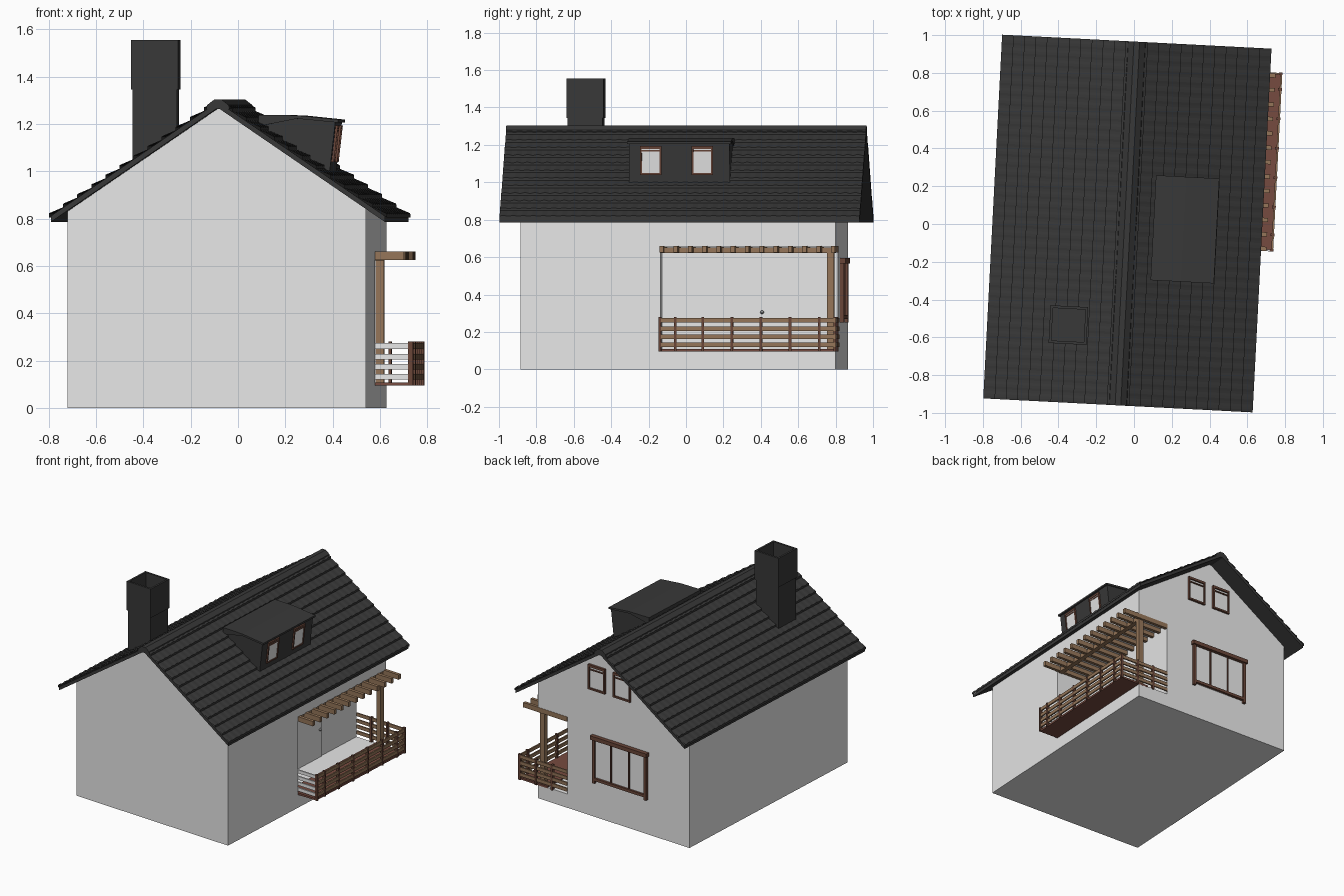
import bpy, bmesh, math
from mathutils import Matrix, Vector

if "Cube" in bpy.data.objects:
    bpy.data.objects.remove(bpy.data.objects["Cube"], do_unlink=True)

# The whole house is turned slightly on its plot
PLACE = Matrix.Translation((-0.035, 0.0025, 0)) @ Matrix.Rotation(math.radians(-2.97), 4, 'Z')
SLOPE = 0.683
RIDGE = 1.268          # underside of the roof at the ridge
HALF_W, HALF_L = 0.706, 0.964


def material(name, rgb):
    m = bpy.data.materials.new(name)
    m.use_nodes = True
    m.diffuse_color = (*rgb, 1)
    m.node_tree.nodes["Principled BSDF"].inputs["Base Color"].default_value = (*rgb, 1)
    return m


PLASTER = material("white_plaster", (0.8, 0.8, 0.8))
SLATE = material("charcoal_tile", (0.04, 0.04, 0.04))
OAK = material("light_wood", (0.3, 0.18, 0.1))
WALNUT = material("dark_wood", (0.14, 0.06, 0.04))
DECKING = material("red_brown_deck", (0.18, 0.07, 0.05))
METAL = material("grey_metal", (0.4, 0.4, 0.4))


def finish(name, bm, mat):
    bmesh.ops.recalc_face_normals(bm, faces=bm.faces)
    mesh = bpy.data.meshes.new(name)
    bm.to_mesh(mesh)
    bm.free()
    mesh.materials.append(mat)
    obj = bpy.data.objects.new(name, mesh)
    bpy.context.collection.objects.link(obj)
    obj.matrix_world = PLACE
    return obj


def add_box(bm, x, y, z):
    """Box from three (low, high) ranges."""
    size = [b - a for a, b in (x, y, z)]
    mid = [(a + b) / 2 for a, b in (x, y, z)]
    bmesh.ops.create_cube(bm, size=1, matrix=Matrix.Translation(mid) @ Matrix.Diagonal((*size, 1)))


def boxes(name, mat, ranges):
    bm = bmesh.new()
    for r in ranges:
        add_box(bm, *r)
    return finish(name, bm, mat)


def prism(name, mat, profile, y0, y1):
    """Extrude an x-z profile along y."""
    bm = bmesh.new()
    face = bm.faces.new([bm.verts.new((x, y0, z)) for x, z in profile])
    ext = bmesh.ops.extrude_face_region(bm, geom=[face])
    bmesh.ops.translate(bm, vec=(0, y1 - y0, 0),
                        verts=[v for v in ext["geom"] if isinstance(v, bmesh.types.BMVert)])
    return finish(name, bm, mat)


def under(x):
    return RIDGE - SLOPE * abs(x)


# Walls with a loggia cut into the back corner
WX0, WX1, WY0, WY1 = -0.642, 0.62, -0.857, 0.831
LOG_X, LOG_Y, LOG_Z0, LOG_Z1 = 0.375, -0.108, 0.1, 0.655
walls = prism("walls", PLASTER, [(WX0, 0), (WX1, 0), (WX1, under(WX1)), (0, RIDGE), (WX0, under(WX0))], WY0, WY1)
cutter = boxes("loggia_cutter", PLASTER, [((LOG_X, 0.9), (LOG_Y, 1), (LOG_Z0, LOG_Z1))])
cut = walls.modifiers.new("loggia", 'BOOLEAN')
cut.object, cut.operation, cut.solver = cutter, 'DIFFERENCE', 'EXACT'
bpy.context.view_layer.update()
walls.data = bpy.data.meshes.new_from_object(walls.evaluated_get(bpy.context.evaluated_depsgraph_get()))
walls.modifiers.clear()
bpy.data.objects.remove(cutter, do_unlink=True)

# Roof slab
T = 0.025
edge = under(HALF_W)
prism("roof_slab", SLATE, [(-HALF_W, edge), (0, RIDGE), (HALF_W, edge), (HALF_W, edge + T),
                           (0, RIDGE + T), (-HALF_W, edge + T)], -HALF_L, HALF_L)


# Overlapping wavy tile courses
def tiles(name, side, rows=12, columns=36, steps=4):
    bm = bmesh.new()
    pitch = (HALF_W + 0.008) / rows
    for r in range(rows):
        x_top, x_low = r * pitch, (r + 1) * pitch
        lines = []
        for x, lift in ((x_top, 0), (x_low, 0.012), (x_low, -0.003)):
            line = []
            for i in range(columns * steps + 1):
                y = -HALF_L + 2 * HALF_L * i / (columns * steps)
                wave = 0.004 * math.sin(math.pi * (i % steps) / (steps - 1)) if lift > 0 else 0
                line.append(bm.verts.new((side * x, y, RIDGE + T + 0.002 - SLOPE * x + lift + wave)))
            lines.append(line)
        for a, b in zip(lines, lines[1:]):
            for i in range(len(a) - 1):
                bm.faces.new((a[i], a[i + 1], b[i + 1], b[i]))
    obj = finish(name, bm, SLATE)
    return obj


tiles("roof_tiles_right", 1)
tiles("roof_tiles_left", -1)
prism("ridge_cap", SLATE, [(-0.05, 1.262), (-0.045, 1.28), (-0.015, 1.303), (0.015, 1.303),
                           (0.045, 1.28), (0.05, 1.262)], -HALF_L, HALF_L)

# Chimney with an open flue
CX, CY = -0.284, -0.553


def ring(h, t, z0, z1):
    return [((CX - h, CX + h), (CY - h, CY - h + t), (z0, z1)),
            ((CX - h, CX + h), (CY + h - t, CY + h), (z0, z1)),
            ((CX - h, CX - h + t), (CY - h, CY + h), (z0, z1)),
            ((CX + h - t, CX + h), (CY - h, CY + h), (z0, z1))]


boxes("chimney_stack", SLATE, [((CX - 0.094, CX + 0.094), (CY - 0.094, CY + 0.094), (1.0, 1.36))])
boxes("chimney_top", SLATE, ring(0.1, 0.014, 1.345, 1.555))

# Shed dormer with a slightly leaning front
prism("dormer_body", SLATE, [(0.16, 1.12), (0.435, 0.96), (0.44, 1.02), (0.462, 1.212), (0.16, 1.23)], -0.285, 0.255)
prism("dormer_roof", SLATE, [(0.138, 1.19), (0.138, 1.238), (0.3, 1.236), (0.474, 1.218), (0.474, 1.205), (0.3, 1.222)],
      -0.293, 0.263)


# Framed windows: built facing +y, then moved onto a wall by a matrix
def window(name, w, z0, z1, matrix, frame=0.012, depth=0.016, bars=(), rail=None, overhang=0.0):
    h = w / 2
    parts = [((s * h - frame / 2, s * h + frame / 2), (0, depth), (z0, z1)) for s in (-1, 1)]
    parts += [((-h - overhang, h + overhang), (0, depth + overhang / 2), (z1 - frame * 1.4, z1)),
              ((-h, h), (0, depth), (z0 + overhang, z0 + overhang + frame))]
    parts += [((b - 0.004, b + 0.004), (0, depth * 0.7), (z0 + overhang, z1)) for b in bars]
    if rail:
        parts.append(((-h, h), (0, depth * 0.8), (rail, rail + 0.008)))
    for obj in (boxes(name + "_frame", WALNUT, parts),
                boxes(name + "_pane", PLASTER, [((-h, h), (-0.003, 0.005), (z0 + overhang, z1 - 0.005))])):
        obj.data.transform(matrix)


lean = Matrix.Translation((0.44, 0, 1.02)) @ Matrix.Rotation(math.atan2(0.022, 0.192), 4, 'Y')
for label, y in (("front", -0.168), ("back", 0.108)):
    window("dormer_window_" + label, 0.105, 0.02, 0.175,
           lean @ Matrix.Translation((0, y, 0)) @ Matrix.Rotation(-math.pi / 2, 4, 'Z'), frame=0.01, depth=0.01, rail=0.147)
for label, x in (("right", 0.123), ("left", -0.086)):
    window("gable_window_" + label, 0.13, 0.92, 1.1, Matrix.Translation((x, WY1, 0)), rail=1.06)
window("large_window", 0.43, 0.25, 0.595, Matrix.Translation((-0.07, WY1, 0)), frame=0.02, depth=0.02,
       bars=(-0.075, 0.075), overhang=0.02)

# Loggia door and knob
boxes("door", PLASTER, [((LOG_X, LOG_X + 0.006), (0.18, 0.447), (LOG_Z0, 0.5))])
bm = bmesh.new()
bmesh.ops.create_icosphere(bm, subdivisions=2, radius=0.01, matrix=Matrix.Translation((LOG_X + 0.016, 0.425, 0.305)))
finish("door_knob", bm, METAL)

# Balcony deck
OUT, BACK = 0.78, 0.84
boxes("balcony_deck", DECKING, [((0.54, OUT - 0.01), (LOG_Y, BACK - 0.008), (0.094, 0.108))])

# Balcony railings: four boards per side
boards = [(z, z + 0.024) for z in (0.12, 0.162, 0.204, 0.25)]
boxes("outer_rail_boards", OAK, [((OUT - 0.012, OUT - 0.002), (LOG_Y, BACK), z) for z in boards])
boxes("back_rail_boards", OAK, [((LOG_X, OUT), (BACK - 0.012, BACK - 0.002), z) for z in boards])
boxes("front_rail_boards", PLASTER, [((WX1 - 0.01, OUT - 0.012), (LOG_Y, LOG_Y + 0.01), z) for z in boards])
post_y = [LOG_Y + 0.006, -0.02] + [0.127 + 0.156 * i for i in range(5)] + [BACK - 0.006]
posts = [((OUT - 0.02, OUT), (y - 0.007, y + 0.007), (0.094, 0.28)) for y in post_y]
posts += [((x - 0.007, x + 0.007), (BACK - 0.02, BACK), (0.094, 0.28)) for x in (0.5, 0.635)]
boxes("railing_posts", WALNUT, posts)

# Pergola: corner post, long beam and rafters
boxes("pergola_post", OAK, [((0.575, 0.612), (0.785, 0.822), (LOG_Z0, 0.63))])
boxes("pergola_beam", OAK, [((0.578, 0.61), (LOG_Y, BACK - 0.01), (0.622, 0.652))])
rafters = [LOG_Y + 0.012 + i * (BACK - LOG_Y - 0.03) / 12 for i in range(13)]
boxes("pergola_rafters", OAK, [((LOG_X, 0.742), (y - 0.011, y + 0.011), (0.625, 0.66)) for y in rafters])
